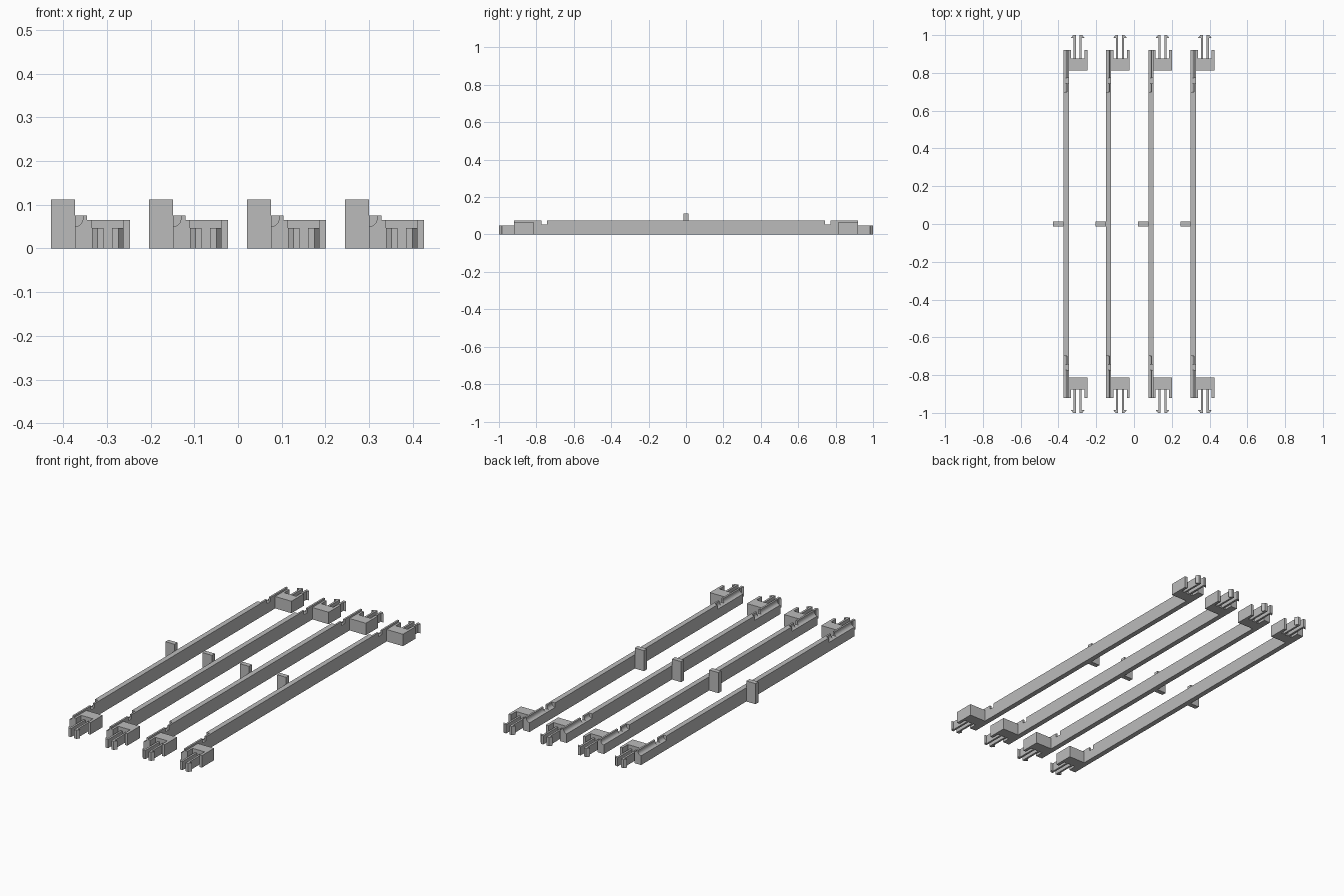
import bpy, bmesh
from math import sin, cos, pi
from mathutils import Vector

cube = bpy.data.objects.get("Cube")
if cube:
    bpy.data.objects.remove(cube, do_unlink=True)

grey = bpy.data.materials.new("plain grey")
grey.use_nodes = True
grey.diffuse_color = (0.5, 0.5, 0.5, 1)
grey.node_tree.nodes["Principled BSDF"].inputs["Base Color"].default_value = (0.5, 0.5, 0.5, 1)

PITCH = 0.2243      # spacing of the four bars
LEFT = -0.428       # left edge of the first bar


def prism(name, points, axis, lo, hi, flip=1):
    """Extrude a 2D profile along an axis; flip=-1 mirrors it front to back."""
    def place(p, d):
        v = list(p)
        v.insert(axis, d)
        return Vector((v[0], v[1] * flip, v[2]))
    bm = bmesh.new()
    a = [bm.verts.new(place(p, lo)) for p in points]
    b = [bm.verts.new(place(p, hi)) for p in points]
    bm.faces.new(a)
    bm.faces.new(b)
    for i in range(len(points)):
        j = (i + 1) % len(points)
        bm.faces.new((a[i], a[j], b[j], b[i]))
    bmesh.ops.recalc_face_normals(bm, faces=bm.faces)
    mesh = bpy.data.meshes.new(name)
    bm.to_mesh(mesh)
    bm.free()
    mesh.materials.append(grey)
    obj = bpy.data.objects.new(name, mesh)
    bpy.context.collection.objects.link(obj)
    return obj


parts = []

# Long rail with a notch near each end
half = [(0.743, 0.075), (0.743, 0.053), (0.772, 0.053), (0.772, 0.075), (0.92, 0.075), (0.92, 0)]
side = half + [(-y, z) for y, z in reversed(half)]
rail = prism("rail", side, 0, 0.055, 0.083)
parts.append(rail)

# Round-bottomed channel cut along the outer top edge at both ends
arc = [(0.055 + 0.018 * sin(t * pi / 16), 0.068 - 0.018 * cos(t * pi / 16)) for t in range(9)]
channel = [(0.04, 0.09), (0.04, 0.05)] + arc + [(0.073, 0.09)]
cutters = []
for flip in (1, -1):
    cutter = prism("channel_cutter", channel, 1, 0.70, 0.95, flip)
    cutter.hide_render = True
    cutters.append(cutter)
    cut = rail.modifiers.new("channel", "BOOLEAN")
    cut.operation = "DIFFERENCE"
    cut.solver = "EXACT"
    cut.object = cutter
bpy.context.view_layer.update()
result = bpy.data.meshes.new_from_object(rail.evaluated_get(bpy.context.evaluated_depsgraph_get()))
rail.modifiers.clear()
rail.data = result
for cutter in cutters:
    bpy.data.objects.remove(cutter, do_unlink=True)

# Upright tab at mid length
tab = [(0, -0.013), (0.055, -0.013), (0.055, 0.013), (0, 0.013)]
parts.append(prism("centre_tab", tab, 2, 0, 0.112))

# Forked socket block and two barbed clip prongs at each end
socket = [(0.083, 0.813), (0.181, 0.813), (0.181, 0.92), (0.166, 0.92),
          (0.166, 0.875), (0.094, 0.875), (0.094, 0.92), (0.083, 0.92)]
prong = [(0.010, 0.875), (0.010, 1.0), (0.024, 1.0), (0.036, 0.985), (0.021, 0.985), (0.021, 0.875)]
for flip, end in ((-1, "front"), (1, "back")):
    parts.append(prism(end + "_socket", socket, 2, 0, 0.065, flip))
    for sx, hand in ((-1, "right"), (1, "left")):
        shape = [(0.130 + sx * x, y) for x, y in prong]
        parts.append(prism(f"{end}_{hand}_clip", shape, 2, 0, 0.047, flip))

# Four identical bars side by side
for part in parts:
    part.location.x = LEFT
    for n in range(1, 4):
        copy = part.copy()
        copy.name = f"{part.name}_{n + 1}"
        copy.location.x = LEFT + n * PITCH
        bpy.context.collection.objects.link(copy)
